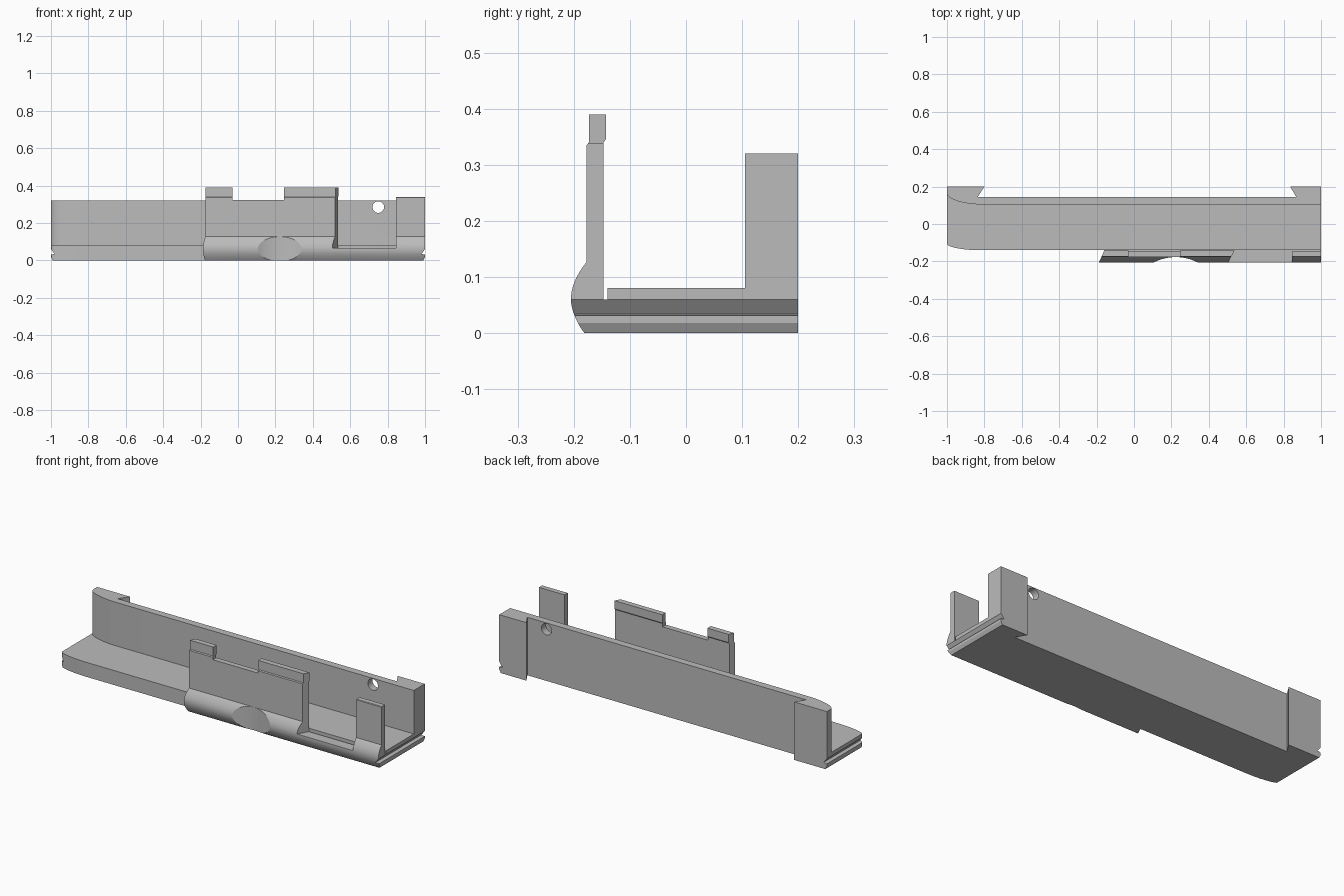
import bpy, bmesh, math
from mathutils import Vector

if "Cube" in bpy.data.objects:
    bpy.data.objects.remove(bpy.data.objects["Cube"], do_unlink=True)

grey = bpy.data.materials.new("plain grey")
grey.use_nodes = True
colour = (0.5, 0.5, 0.5, 1)
grey.diffuse_color = colour
grey.node_tree.nodes["Principled BSDF"].inputs["Base Color"].default_value = colour


def prism(name, points, axis, start, end):
    """Extrude a 2D outline along an axis: x takes (y, z), y takes (x, z), z takes (x, y)."""
    place = {"x": lambda a, b, t: (t, a, b),
             "y": lambda a, b, t: (a, t, b),
             "z": lambda a, b, t: (a, b, t)}[axis]
    bm = bmesh.new()
    face = bm.faces.new([bm.verts.new(place(a, b, start)) for a, b in points])
    moved = bmesh.ops.extrude_face_region(bm, geom=[face])["geom"]
    verts = [v for v in moved if isinstance(v, bmesh.types.BMVert)]
    bmesh.ops.translate(bm, verts=verts, vec=Vector(place(0, 0, end - start)))
    bmesh.ops.recalc_face_normals(bm, faces=bm.faces)
    mesh = bpy.data.meshes.new(name)
    bm.to_mesh(mesh)
    bm.free()
    obj = bpy.data.objects.new(name, mesh)
    bpy.context.collection.objects.link(obj)
    mesh.materials.append(grey)
    return obj


def rect(x0, x1, y0, y1):
    return [(x0, y0), (x1, y0), (x1, y1), (x0, y1)]


def circle(cx, cy, r, n):
    return [(cx + r * math.cos(math.tau * i / n), cy + r * math.sin(math.tau * i / n))
            for i in range(n)]


def corner(y_flat, y_end, n=10):
    """Rounded left corner, from the straight side out to the end."""
    return [(-0.83 - 0.17 * math.sin(math.pi / 2 * i / n),
             y_flat + (y_end - y_flat) * (1 - math.cos(math.pi / 2 * i / n)) ** 0.9)
            for i in range(n + 1)]


def select(obj):
    bpy.ops.object.select_all(action="DESELECT")
    obj.select_set(True)
    bpy.context.view_layer.objects.active = obj


def cut(obj, *cutters):
    for cutter in cutters:
        cutter.hide_render = True
        mod = obj.modifiers.new("cut", "BOOLEAN")
        mod.operation, mod.solver, mod.object = "DIFFERENCE", "EXACT", cutter
        select(obj)
        bpy.ops.object.modifier_apply(modifier=mod.name)
        bpy.data.objects.remove(cutter, do_unlink=True)


def end_grooves(obj, sides):
    """V groove and bottom chamfer across the ends."""
    for s in sides:
        groove = [(s * 1.01, 0.07), (s, 0.06), (s * 0.98, 0.034), (s * 1.01, 0.03)]
        chamfer = [(s * 1.01, 0.025), (s, 0.018), (s * 0.985, -0.01), (s * 1.01, -0.01)]
        cut(obj, prism("groove_cutter", groove, "y", -0.3, 0.3),
            prism("chamfer_cutter", chamfer, "y", -0.3, 0.3))


# Floor and back wall, with flared end blocks
outline = [(1, -0.14)] + [(1, 0.2), (0.835, 0.2), (0.867, 0.145), (-0.835, 0.145), (-0.8, 0.2), (-1, 0.2)]
outline += corner(-0.14, -0.105)[::-1]
tray = prism("floor_and_back_wall", outline, "z", 0, 0.32)
inside = [(-1.1, -0.3), (1.1, -0.3), (1.1, 0.105)] + corner(0.105, 0.165) + [(-1.1, 0.165)]
cut(tray, prism("inside_cutter", inside, "z", 0.08, 0.5),
    prism("hole_cutter", circle(0.75, 0.285, 0.031, 32), "y", 0, 0.3))
end_grooves(tray, (-1, 1))

# Front wall with rounded lower bulge
bulge = []
for i in range(15):
    t = i / 14
    z = 0.127 * (1 - t)
    bulge.append((-0.177 - 0.026 * math.sin(math.pi * t) ** 0.9 - 0.004 * t, z))
profile = bulge + [(-0.14, 0), (-0.14, 0.06), (-0.147, 0.06), (-0.147, 0.34),
                   (-0.143, 0.345), (-0.143, 0.39), (-0.173, 0.39), (-0.173, 0.34), (-0.177, 0.335)]
front = prism("front_wall", profile, "x", -0.185, 1)
for v in front.data.vertices:
    if v.co.x < 0:
        v.co.x += (v.co.y + 0.2) * 0.45
gap = [(0.48, -0.25), (0.845, -0.25), (0.845, -0.1), (0.56, -0.1)]
cut(front, prism("gap_cutter", gap, "z", 0.065, 0.5),
    prism("notch_cutter", rect(-0.03, 0.245, -0.3, 0), "z", 0.322, 0.5),
    prism("post_top_cutter", rect(0.8, 1.1, -0.3, 0), "z", 0.338, 0.5),
    prism("finger_scoop_cutter", circle(0.223, -0.433, 0.256, 96), "z", -0.1, 0.2))
end_grooves(front, (1,))

for obj in (tray, front):
    select(obj)
    bpy.ops.object.shade_smooth_by_angle(angle=math.radians(25))
